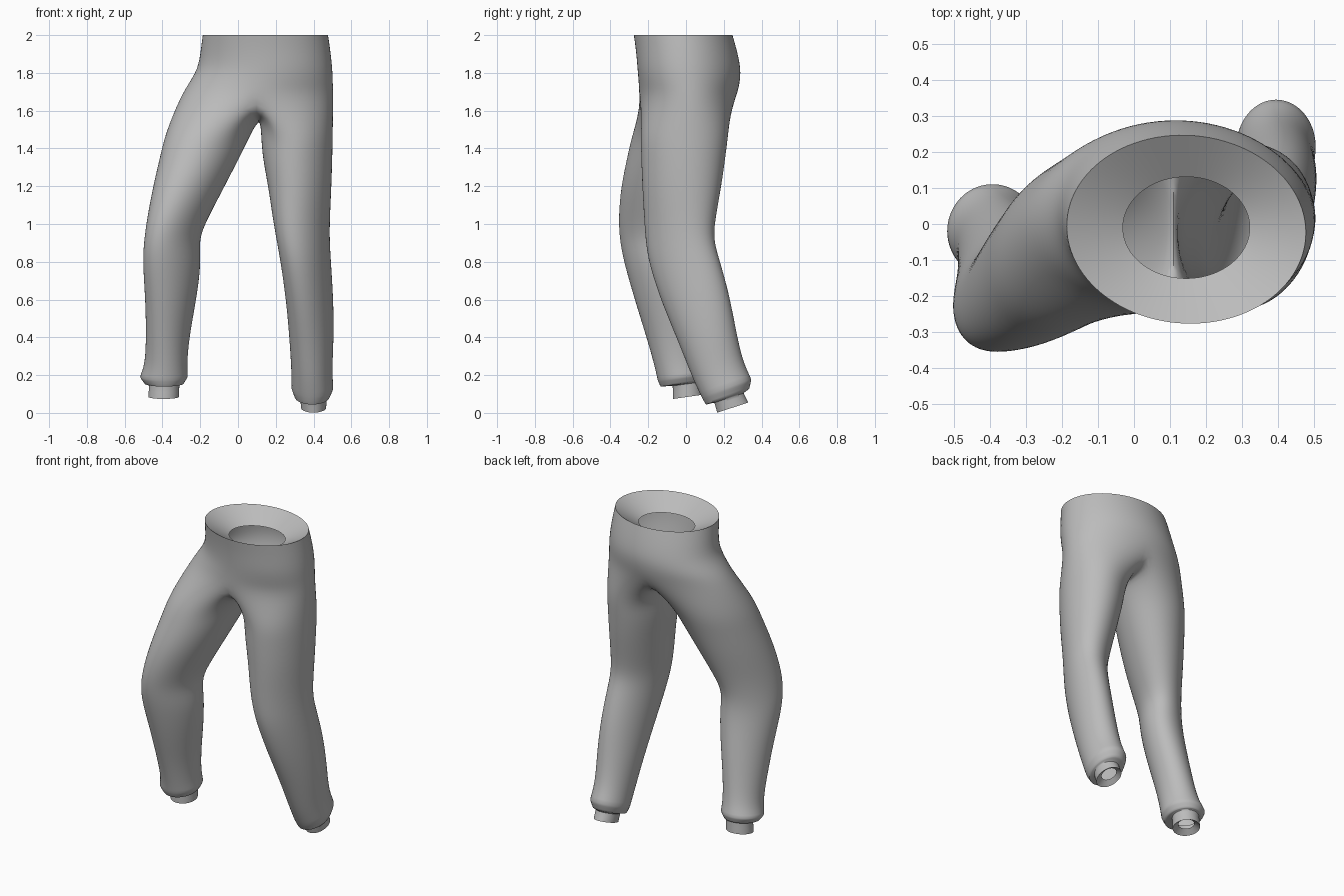
import bpy, bmesh
from math import sin, cos, tan, radians, pi

cube = bpy.data.objects.get("Cube")
if cube:
    bpy.data.objects.remove(cube)

grey = bpy.data.materials.new("grey fabric")
grey.use_nodes = True
colour = (0.5, 0.5, 0.5, 1)
grey.diffuse_color = colour
grey.node_tree.nodes["Principled BSDF"].inputs["Base Color"].default_value = colour

bm = bmesh.new()
crease = bm.edges.layers.float.new("crease_edge")


def ring(section, angles, side=1):
    """Ellipse from bounds x0, x1, y0, y1, height, forward tilt and diagonal skew."""
    x0, x1, y0, y1, z, tilt, skew = section
    # Slightly enlarged, since subdivision pulls the surface inward
    rx, ry = (x1 - x0) * .508, (y1 - y0) * .508
    slope = tan(radians(tilt))
    loop = []
    for a in angles:
        dy = ry * sin(a + side * radians(skew))
        loop.append(bm.verts.new(((x0 + x1) / 2 + side * rx * cos(a),
                                  (y0 + y1) / 2 + dy, z + dy * slope)))
    return loop


def bridge(a, b):
    n = len(a)
    for i in range(n):
        j = (i + 1) % n
        bm.faces.new((a[i], a[j], b[j], b[i]))


def sharpen(loop, amount):
    for i, v in enumerate(loop):
        e = bm.edges.get((v, loop[(i + 1) % len(loop)]))
        e[crease] = amount


# Waist and hips, starting at the turned-in waistband opening
hips = [(-.03, .32, -.15, .13, 1.92, 0, 0),
        (-.185, .475, -.275, .245, 2.0, 0, -2),
        (-.195, .487, -.263, .268, 1.92, 0, -3),
        (-.21, .498, -.255, .29, 1.82, 0, -4),
        (-.262, .5, -.248, .283, 1.74, 0, -2),
        (-.308, .502, -.246, .262, 1.66, 0, 2)]
hip_angles = [radians(-90 + 15 * i) for i in range(24)]
hip_rings = [ring(s, hip_angles) for s in hips]
for a, b in zip(hip_rings, hip_rings[1:]):
    bridge(a, b)
sharpen(hip_rings[1], 1)

# Crotch seam from the front middle to the back middle
last = hip_rings[-1]
front, back = last[0], last[12]
seam = []
for k in range(1, 6):
    t = k / 6
    p = front.co.lerp(back.co, t)
    p.z -= .1 * sin(pi * t)
    p.x += .02
    seam.append(bm.verts.new(p))

# Leg sections from thigh to cuff
left_leg = [(.122, .502, -.24, .225, 1.48, 0, 6),
            (.128, .5, -.238, .21, 1.36, 0, 7),
            (.16, .495, -.232, .188, 1.2, 0, 10),
            (.182, .487, -.223, .158, 1.04, 0, 16),
            (.203, .485, -.215, .144, .92, 0, 20),
            (.226, .492, -.198, .178, .8, 3, 20),
            (.255, .505, -.125, .23, .6, 9, 15),
            (.272, .508, -.035, .265, .4, 14, 8),
            (.283, .498, .033, .3, .23, 18, 2),
            (.283, .505, .083, .347, .13, 20, 0),
            (.3, .485, .105, .335, .085, 20, 0),
            (.33, .47, .15, .305, .08, 18, 0),
            (.333, .467, .165, .33, .028, 18, 0),
            (.36, .44, .2, .295, .05, 18, 0)]
right_leg = [(-.385, .07, -.284, .185, 1.48, 0, 8),
             (-.412, .012, -.31, .14, 1.36, 0, 10),
             (-.45, -.07, -.345, .085, 1.2, 0, 14),
             (-.48, -.155, -.358, .025, 1.04, 0, 20),
             (-.497, -.21, -.352, -.01, .92, 0, 22),
             (-.506, -.193, -.33, -.005, .8, 0, 22),
             (-.49, -.22, -.27, .03, .6, 3, 16),
             (-.487, -.258, -.205, .06, .4, 6, 10),
             (-.492, -.27, -.165, .085, .26, 8, 3),
             (-.52, -.266, -.15, .112, .19, 8, 0),
             (-.495, -.288, -.135, .1, .155, 8, 0),
             (-.47, -.31, -.07, .085, .155, 8, 0),
             (-.475, -.312, -.07, .09, .085, 8, 0),
             (-.44, -.345, -.035, .055, .11, 8, 0)]
leg_angles = [radians(-120 + 20 * i) for i in range(18)]
left_top = last[:13] + seam[::-1]
right_top = [front] + last[:11:-1] + seam[::-1]
for sections, top, side in ((left_leg, left_top, 1), (right_leg, right_top, -1)):
    rings = [top] + [ring(s, leg_angles, side) for s in sections]
    for a, b in zip(rings, rings[1:]):
        bridge(a, b)
    for loop, amount in zip(rings[-5:-1], (.5, .6, .8, 1)):
        sharpen(loop, amount)

bmesh.ops.recalc_face_normals(bm, faces=bm.faces)
# Make the outer cloth face outward
bm.normal_update()
probe = max(bm.faces, key=lambda f: f.calc_center_median().x)
if probe.normal.x < 0:
    bmesh.ops.reverse_faces(bm, faces=bm.faces)

mesh = bpy.data.meshes.new("trousers")
bm.to_mesh(mesh)
bm.free()
trousers = bpy.data.objects.new("trousers", mesh)
bpy.context.collection.objects.link(trousers)
mesh.materials.append(grey)

# Smooth the cloth
subsurf = trousers.modifiers.new("smooth cloth", 'SUBSURF')
subsurf.levels = subsurf.render_levels = 2
bpy.ops.object.select_all(action='DESELECT')
trousers.select_set(True)
bpy.context.view_layer.objects.active = trousers
bpy.ops.object.modifier_apply(modifier=subsurf.name)
bpy.ops.object.shade_smooth_by_angle(angle=radians(50))
